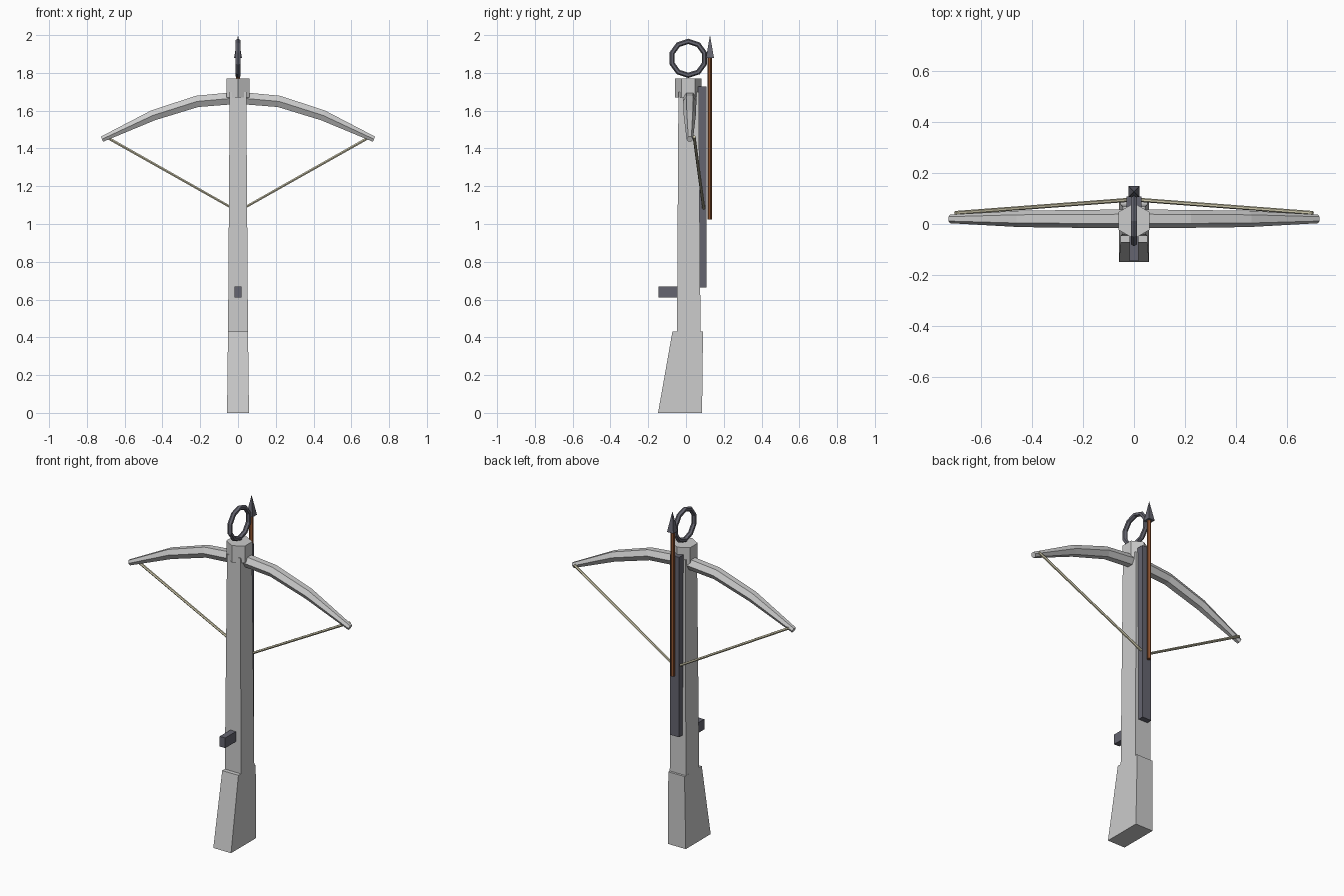
import bpy, bmesh, math
from mathutils import Vector

if "Cube" in bpy.data.objects:
    bpy.data.objects.remove(bpy.data.objects["Cube"])


def material(name, rgb):
    m = bpy.data.materials.new(name)
    m.diffuse_color = (*rgb, 1)
    m.use_nodes = True
    m.node_tree.nodes["Principled BSDF"].inputs["Base Color"].default_value = m.diffuse_color
    return m


iron = material("iron", (0.13, 0.13, 0.16))
wood = material("brown_wood", (0.28, 0.09, 0.03))
cord = material("cord", (0.66, 0.62, 0.44))


def loft(name, rings, mat=None):
    """Join equal-sized point rings into a closed solid."""
    bm = bmesh.new()
    loops = [[bm.verts.new(p) for p in ring] for ring in rings]
    n = len(loops[0])
    for a, b in zip(loops, loops[1:]):
        for i in range(n):
            j = (i + 1) % n
            bm.faces.new((a[i], a[j], b[j], b[i]))
    bm.faces.new(loops[0])
    bm.faces.new(loops[-1])
    bmesh.ops.recalc_face_normals(bm, faces=bm.faces)
    me = bpy.data.meshes.new(name)
    bm.to_mesh(me)
    bm.free()
    ob = bpy.data.objects.new(name, me)
    bpy.context.collection.objects.link(ob)
    if mat:
        me.materials.append(mat)
    return ob


def rect(hx, y0, y1, z):
    return [(-hx, y0, z), (hx, y0, z), (hx, y1, z), (-hx, y1, z)]


def tube(name, path, radii, sides, mat=None):
    """Sweep a regular polygon (a vertex towards y) along a path."""
    pts = [Vector(p) for p in path]
    rings = []
    for i, (p, r) in enumerate(zip(pts, radii)):
        t = (pts[min(i + 1, len(pts) - 1)] - pts[max(i - 1, 0)]).normalized()
        v = (Vector((0, 1, 0)) - t * t.y).normalized()
        u = t.cross(v)
        angles = [math.tau * k / sides for k in range(sides)]
        rings.append([p + r * (math.cos(a) * v + math.sin(a) * u) for a in angles])
    return loft(name, rings, mat)


def mirrored(half):
    """Extend a half path (starting at x = 0) across the centre."""
    return [(-x, y, z) for x, y, z in half[:0:-1]] + half


# Stock, butt and hexagonal head
loft("stock", [rect(0.053, -0.048, 0.077, 0.40), rect(0.044, -0.040, 0.068, 1.70)])
loft("butt", [rect(0.058, -0.148, 0.085, 0), rect(0.053, -0.072, 0.09, 0.43)])
tube("head", [(0, 0.012, 1.67), (0, 0.012, 1.77)], [0.07] * 2, 6)

# Bow limbs
half = [(0, 0.02, 1.668), (0.217, 0.02, 1.649), (0.45, 0.02, 1.575), (0.72, 0.02, 1.449)]
r = [0.037, 0.035, 0.032, 0.017]
tube("bow", mirrored(half), r[:0:-1] + r, 6)

# Bowstring, drawn back to the rail
tube("bowstring", mirrored([(0, 0.096, 1.067), (0.70, 0.043, 1.462)]), [0.008] * 3, 6, cord)

# Bolt rail and trigger
loft("rail", [rect(0.03, 0.06, 0.108, 0.663), rect(0.03, 0.06, 0.108, 1.727)], iron)
loft("trigger", [rect(0.018, -0.145, -0.03, 0.61), rect(0.018, -0.145, -0.03, 0.67)], iron)

# Bolt shaft and four-sided point
tube("bolt_shaft", [(0, 0.125, 1.025), (0, 0.125, 1.89)], [0.012] * 2, 6, wood)
bpy.ops.mesh.primitive_cone_add(vertices=4, radius1=0.0295, radius2=0, depth=0.12,
                                location=(0, 0.127, 1.94))
point = bpy.context.object
point.name = "bolt_point"
point.rotation_euler.z = math.pi / 4
point.data.materials.append(iron)

# Foot stirrup ring
bpy.ops.mesh.primitive_torus_add(major_segments=10, minor_segments=6, major_radius=0.09,
                                 minor_radius=0.014, location=(0, 0.012, 1.877),
                                 rotation=(0, math.pi / 2, 0))
ring = bpy.context.object
ring.name = "stirrup_ring"
ring.data.materials.append(iron)
